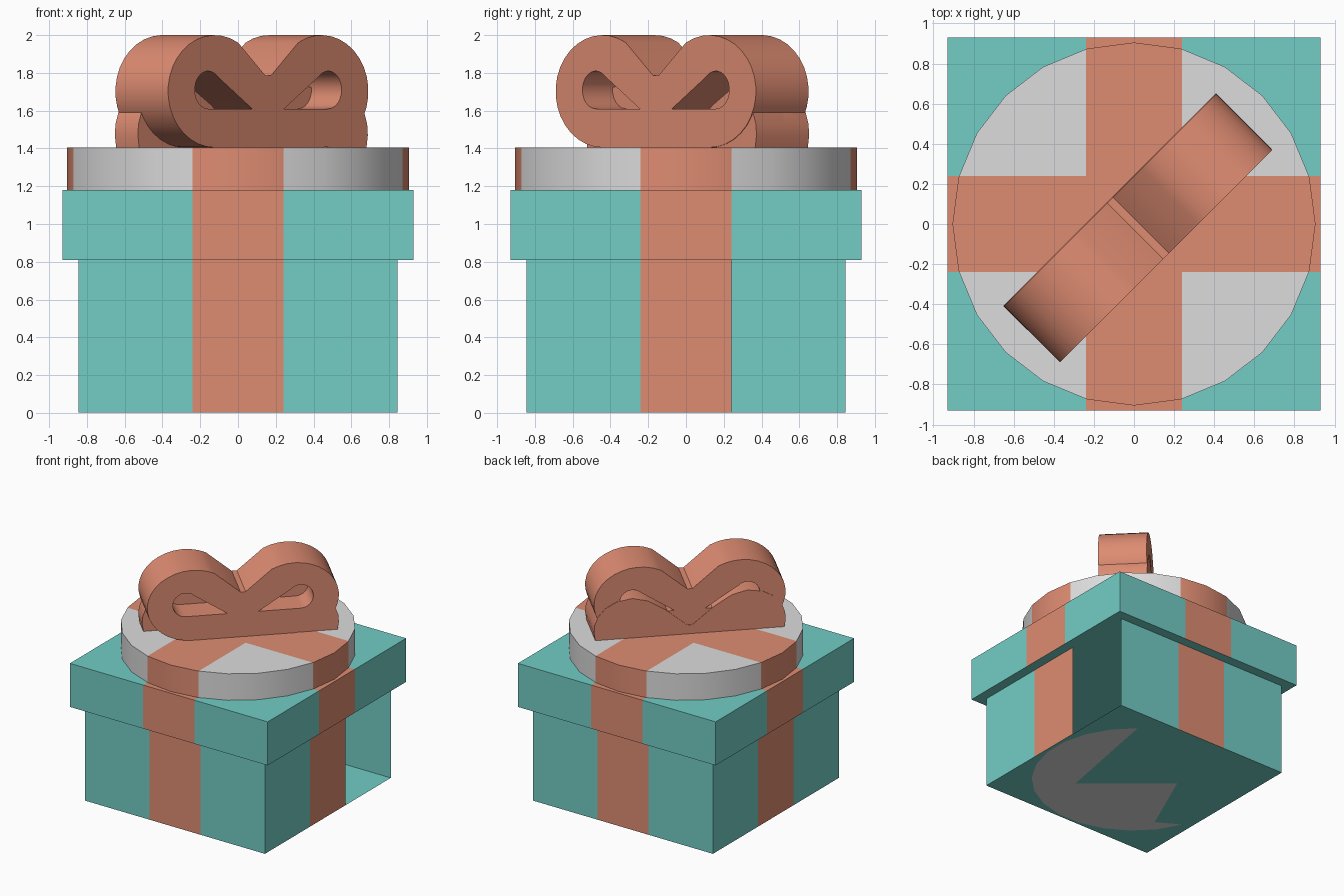
import bpy, bmesh, math
from mathutils import Matrix, Vector

if "Cube" in bpy.data.objects:
    bpy.data.objects.remove(bpy.data.objects["Cube"])


def material(name, rgb):
    m = bpy.data.materials.new(name)
    m.diffuse_color = (*rgb, 1)
    m.use_nodes = True
    m.node_tree.nodes["Principled BSDF"].inputs["Base Color"].default_value = m.diffuse_color
    return m


teal = material("teal", (0.171, 0.610, 0.558))
coral = material("coral", (0.730, 0.262, 0.168))
grey = material("light_grey", (0.716, 0.716, 0.716))
BAND = 0.24


def finish(name, bm, mats, smooth=False):
    me = bpy.data.meshes.new(name)
    bm.to_mesh(me)
    bm.free()
    for m in mats:
        me.materials.append(m)
    ob = bpy.data.objects.new(name, me)
    bpy.context.collection.objects.link(ob)
    if smooth:
        bpy.ops.object.select_all(action='DESELECT')
        ob.select_set(True)
        bpy.context.view_layer.objects.active = ob
        bpy.ops.object.shade_smooth_by_angle(angle=math.radians(35))
    return ob


def paint_bands(bm):
    # cut along the ribbon edges, then colour the cross-shaped band
    for axis in (Vector((1, 0, 0)), Vector((0, 1, 0))):
        for side in (-BAND, BAND):
            bmesh.ops.bisect_plane(bm, geom=bm.verts[:] + bm.edges[:] + bm.faces[:],
                                   plane_co=axis * side, plane_no=axis)
    bm.normal_update()
    for f in bm.faces:
        c = f.calc_center_median()
        if f.normal.z > -0.5 and min(abs(c.x), abs(c.y)) < BAND:
            f.material_index = 1


def block(half, z0, z1):
    bm = bmesh.new()
    bmesh.ops.create_cube(bm, size=1, matrix=Matrix.Translation((0, 0, (z0 + z1) / 2))
                          @ Matrix.Diagonal((2 * half, 2 * half, z1 - z0, 1)))
    paint_bands(bm)
    return bm


# Box body: open top under the lid, one open panel on the right side
bm = block(0.845, 0.003, 0.81)
gone = [f for f in bm.faces if f.normal.z > 0.5
        or (f.normal.x > 0.5 and f.calc_center_median().y > BAND)]
bmesh.ops.delete(bm, geom=gone, context='FACES')
finish("box_body", bm, [teal, coral])

# Lid
finish("lid", block(0.93, 0.81, 1.18), [teal, coral])

# Round disc on the lid
bm = bmesh.new()
bmesh.ops.create_cone(bm, cap_ends=True, segments=24, radius1=0.905, radius2=0.905,
                      depth=0.225, matrix=Matrix.Translation((0, 0, 1.2925)))
paint_bands(bm)
finish("lid_disc", bm, [grey, coral], True)

# Grey patch under the floor
bm = bmesh.new()
pts = [(0.825 * math.cos(math.radians(a)), 0.825 * math.sin(math.radians(a)))
       for a in range(52, -173, -15)]
pts += [(-0.57, -0.42), (-0.31, 0.17), (0.32, -0.35)]
bm.faces.new([bm.verts.new((x, y, 0)) for x, y in reversed(pts)])
finish("floor_patch", bm, [grey])

# Bow frame: x along the diagonal, y up, z across the ribbon width
R = math.sqrt(0.5)
FRAME = Matrix(((R, 0, R, 0), (R, 0, -R, 0), (0, 1, 0, 0), (0, 0, 0, 1)))


def arc(cx, cy, rx, ry, a0, a1, n):
    return [(cx + rx * math.cos(math.radians(a0 + (a1 - a0) * i / n)),
             cy + ry * math.sin(math.radians(a0 + (a1 - a0) * i / n))) for i in range(n + 1)]


def mirrored(half):
    return half + [(-x, y) for x, y in reversed(half)]


def prism(name, outlines, w0, w1):
    cu = bpy.data.curves.new(name, 'CURVE')
    cu.dimensions = '2D'
    cu.fill_mode = 'BOTH'
    cu.extrude = (w1 - w0) / 2
    for pts in outlines:
        sp = cu.splines.new('POLY')
        sp.points.add(len(pts) - 1)
        for p, (x, y) in zip(sp.points, pts):
            p.co = (x, y, 0, 1)
        sp.use_cyclic_u = True
    tmp = bpy.data.objects.new("helper", cu)
    bpy.context.collection.objects.link(tmp)
    dg = bpy.context.evaluated_depsgraph_get()
    me = bpy.data.meshes.new_from_object(tmp.evaluated_get(dg))
    bm = bmesh.new()
    bm.from_mesh(me)
    bpy.data.objects.remove(tmp)
    bpy.data.meshes.remove(me)
    bmesh.ops.remove_doubles(bm, verts=bm.verts[:], dist=0.0005)
    bm.transform(FRAME @ Matrix.Translation((0, 0, (w0 + w1) / 2)))
    bmesh.ops.recalc_face_normals(bm, faces=bm.faces[:])
    for f in bm.faces:
        f.material_index = 0
    finish(name, bm, [coral], True)


# Looped bow with two teardrop openings
outer = mirrored(arc(0.40, 1.7025, 0.35, 0.2975, -90, 120, 20) + [(0.02, 1.785)])
hole = arc(0.45, 1.71, 0.1, 0.1, -90, 135, 14) + [(0.12, 1.61)]
prism("bow_loops", [outer, hole, [(-x, y) for x, y in hole]], -0.168, 0.226)

# Lower lobes closing the back of the bow
lobe = [(0.74, 1.405), (0.75, 1.47), (0.745, 1.53), (0.72, 1.60), (0.66, 1.67),
        (0.57, 1.72), (0.45, 1.74), (0.33, 1.71), (0.2, 1.63), (0.02, 1.48)]
prism("bow_lower_lobes", [mirrored(lobe)], -0.172, 0.0)

# Ribbon tail under one end of the bow
tail = [(0.45, 1.405), (0.74, 1.405), (0.75, 1.47), (0.745, 1.53), (0.72, 1.60), (0.62, 1.56)]
prism("bow_tail", [tail], -0.165, 0.222)
